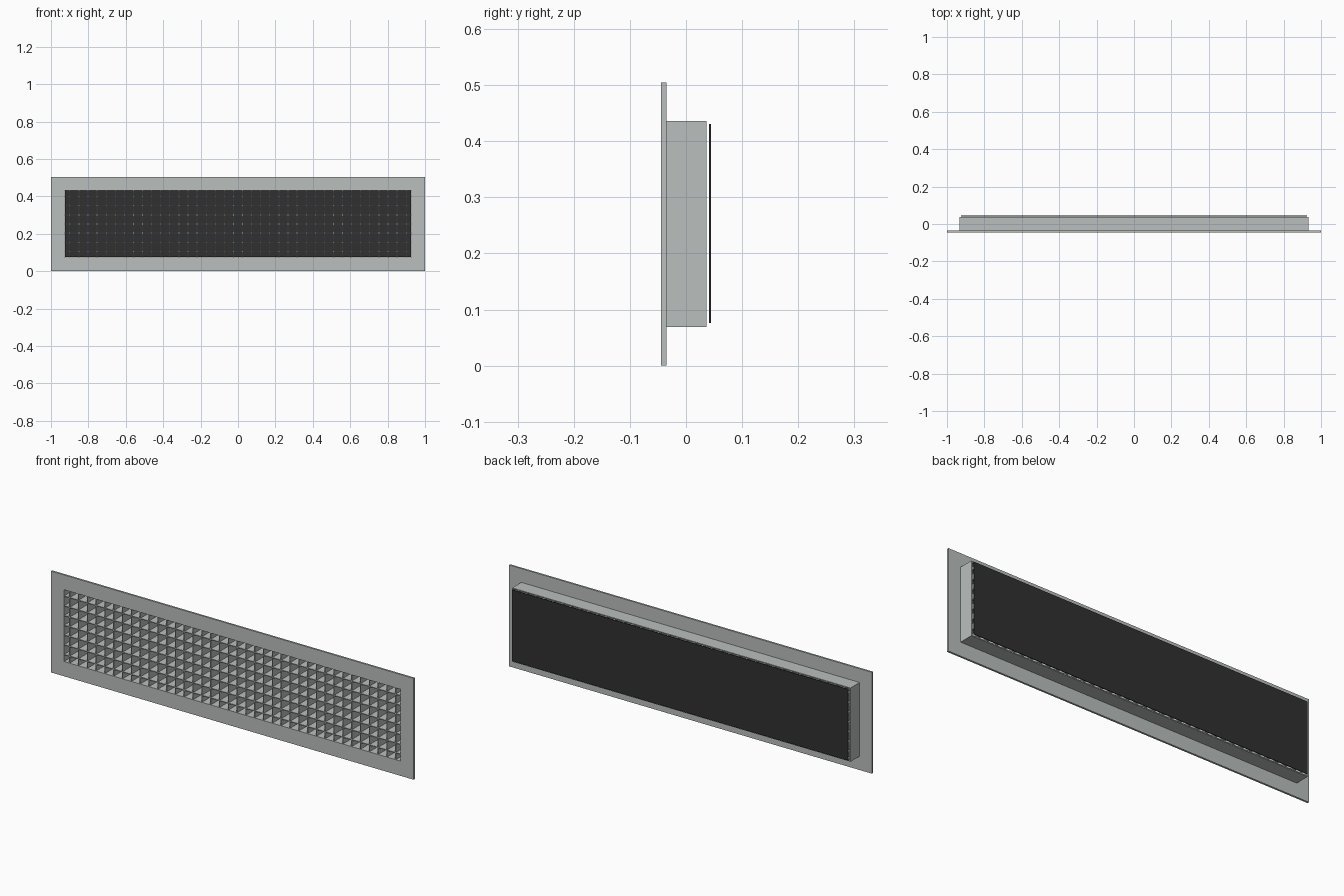
import bpy
import bmesh
from mathutils import Matrix, Vector

cube = bpy.data.objects.get("Cube")
if cube:
    bpy.data.objects.remove(cube, do_unlink=True)


def make_material(name, colour):
    mat = bpy.data.materials.new(name)
    mat.use_nodes = True
    mat.diffuse_color = (*colour, 1)
    mat.node_tree.nodes["Principled BSDF"].inputs["Base Color"].default_value = (*colour, 1)
    return mat


grey = make_material("light_grey_metal", (0.49, 0.52, 0.51))
black = make_material("dark_backing", (0.03, 0.03, 0.03))
MID_Z = 0.2525


def add_box(bm, low, high):
    low, high = Vector(low), Vector(high)
    place = Matrix.Translation((low + high) / 2) @ Matrix.Diagonal((*(high - low), 1))
    bmesh.ops.create_cube(bm, size=1, matrix=place)


def finish(name, bm, mat):
    mesh = bpy.data.meshes.new(name)
    bm.to_mesh(mesh)
    bm.free()
    mesh.materials.append(mat)
    obj = bpy.data.objects.new(name, mesh)
    bpy.context.collection.objects.link(obj)
    return obj


def rectangular_ring(name, outer, inner, front, back):
    """Hollow rectangle given by outer and inner half sizes, extruded along y."""
    bm = bmesh.new()
    corners = [(-1, -1), (1, -1), (1, 1), (-1, 1)]
    loops = [[bm.verts.new((sx * w, y, MID_Z + sz * h)) for sx, sz in corners]
             for (w, h), y in ((outer, front), (inner, front), (inner, back), (outer, back))]
    for a, b in zip(loops, loops[1:] + loops[:1]):
        for i in range(4):
            j = (i + 1) % 4
            bm.faces.new((a[i], a[j], b[j], b[i]))
    bmesh.ops.recalc_face_normals(bm, faces=bm.faces)
    return finish(name, bm, grey)


# Front flange and the duct collar behind it
opening = (0.928, 0.179)
rectangular_ring("front_frame", (1, 0.2525), opening, -0.0446, -0.035)
rectangular_ring("duct_collar", (0.933, 0.184), opening, -0.035, 0.0365)

# Egg-crate blades
PITCH, HALF = 0.0486, 0.002
FRONT, BACK = -0.043, 0.036

bm = bmesh.new()
for i in range(38):
    x = (i - 18.5) * PITCH
    add_box(bm, (x - HALF, FRONT, MID_Z - opening[1]), (x + HALF, BACK, MID_Z + opening[1]))
finish("vertical_blades", bm, grey)

bm = bmesh.new()
for i in range(7):
    z = MID_Z + (i - 3) * PITCH
    add_box(bm, (-opening[0], FRONT, z - HALF), (opening[0], BACK, z + HALF))
finish("horizontal_blades", bm, grey)

# Dark sheet behind the collar
bm = bmesh.new()
add_box(bm, (-0.926, 0.041, 0.076), (0.926, 0.0446, 0.431))
finish("backing_sheet", bm, black)
